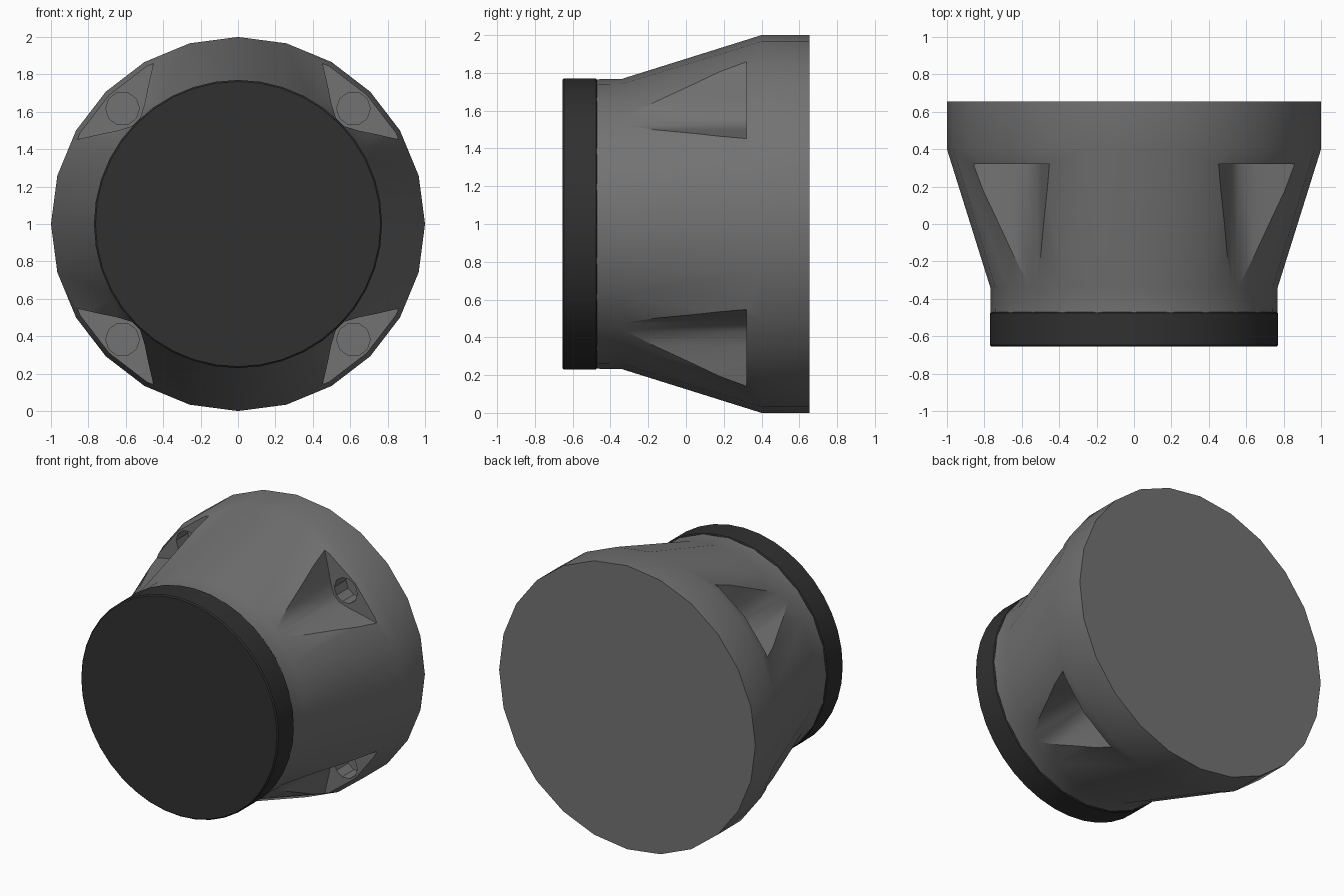
import bpy, bmesh, math

if "Cube" in bpy.data.objects:
    bpy.data.objects.remove(bpy.data.objects["Cube"], do_unlink=True)


def material(name, value):
    mat = bpy.data.materials.new(name)
    mat.use_nodes = True
    colour = (value, value, value, 1)
    mat.diffuse_color = colour
    bsdf = mat.node_tree.nodes["Principled BSDF"]
    bsdf.inputs["Base Color"].default_value = colour
    bsdf.inputs["Roughness"].default_value = 0.6
    return mat


def loft(name, rings, mat):
    """Skin equal-length rings of points and close both ends."""
    bm = bmesh.new()
    loops = [[bm.verts.new(p) for p in ring] for ring in rings]
    n = len(loops[0])
    for a, b in zip(loops, loops[1:]):
        for i in range(n):
            j = (i + 1) % n
            bm.faces.new((a[i], a[j], b[j], b[i]))
    bm.faces.new(loops[0])
    bm.faces.new(loops[-1])
    bmesh.ops.recalc_face_normals(bm, faces=bm.faces)
    mesh = bpy.data.meshes.new(name)
    bm.to_mesh(mesh)
    bm.free()
    mesh.materials.append(mat)
    obj = bpy.data.objects.new(name, mesh)
    bpy.context.collection.objects.link(obj)
    return obj


def circle(radius, y, sides, cx=0, cz=1):
    steps = [2 * math.pi * i / sides for i in range(sides)]
    return [(cx + radius * math.cos(a), y, cz + radius * math.sin(a)) for a in steps]


def activate(obj):
    bpy.ops.object.select_all(action="DESELECT")
    obj.select_set(True)
    bpy.context.view_layer.objects.active = obj


def cut(target, cutter):
    activate(target)
    mod = target.modifiers.new("cut", "BOOLEAN")
    mod.operation = "DIFFERENCE"
    mod.solver = "EXACT"
    mod.object = cutter
    bpy.ops.object.modifier_apply(modifier=mod.name)
    bpy.data.objects.remove(cutter, do_unlink=True)


def smooth(obj):
    activate(obj)
    bpy.ops.object.shade_smooth_by_angle(angle=math.radians(30))


grey = material("mid grey", 0.17)
dark = material("dark grey", 0.03)

# Flared housing
profile = [(-0.48, 0.766), (-0.34, 0.768), (0.4, 1.0), (0.655, 1.0)]
housing = loft("housing", [circle(r, y, 24) for y, r in profile], grey)

# Four bolt pockets with flared walls, each with a bolt hole in its floor
wall = [(0.77, 0.03), (0.81, 0.105), (0.86, 0.18), (0.935, 0.3), (1.2, 0.68)]
section = wall + [(u, -t) for u, t in reversed(wall)]
for k in range(4):
    angle = math.radians(45 + 90 * k)
    c, s = math.cos(angle), math.sin(angle)
    rings = [[(u * c - t * s, y, 1 + u * s + t * c) for u, t in section]
             for y in (-0.6, 0.32)]
    cut(housing, loft("pocket_cutter", rings, grey))
    hole = [circle(0.09, y, 10, 0.873 * c, 1 + 0.873 * s) for y in (0.2, 0.45)]
    cut(housing, loft("hole_cutter", hole, grey))
smooth(housing)

# Dark front cap with a finely chamfered rim
rim = [(-0.655, 0.762), (-0.647, 0.77), (-0.477, 0.77), (-0.47, 0.764)]
cap = loft("front_cap", [circle(r, y, 40) for y, r in rim], dark)
smooth(cap)
